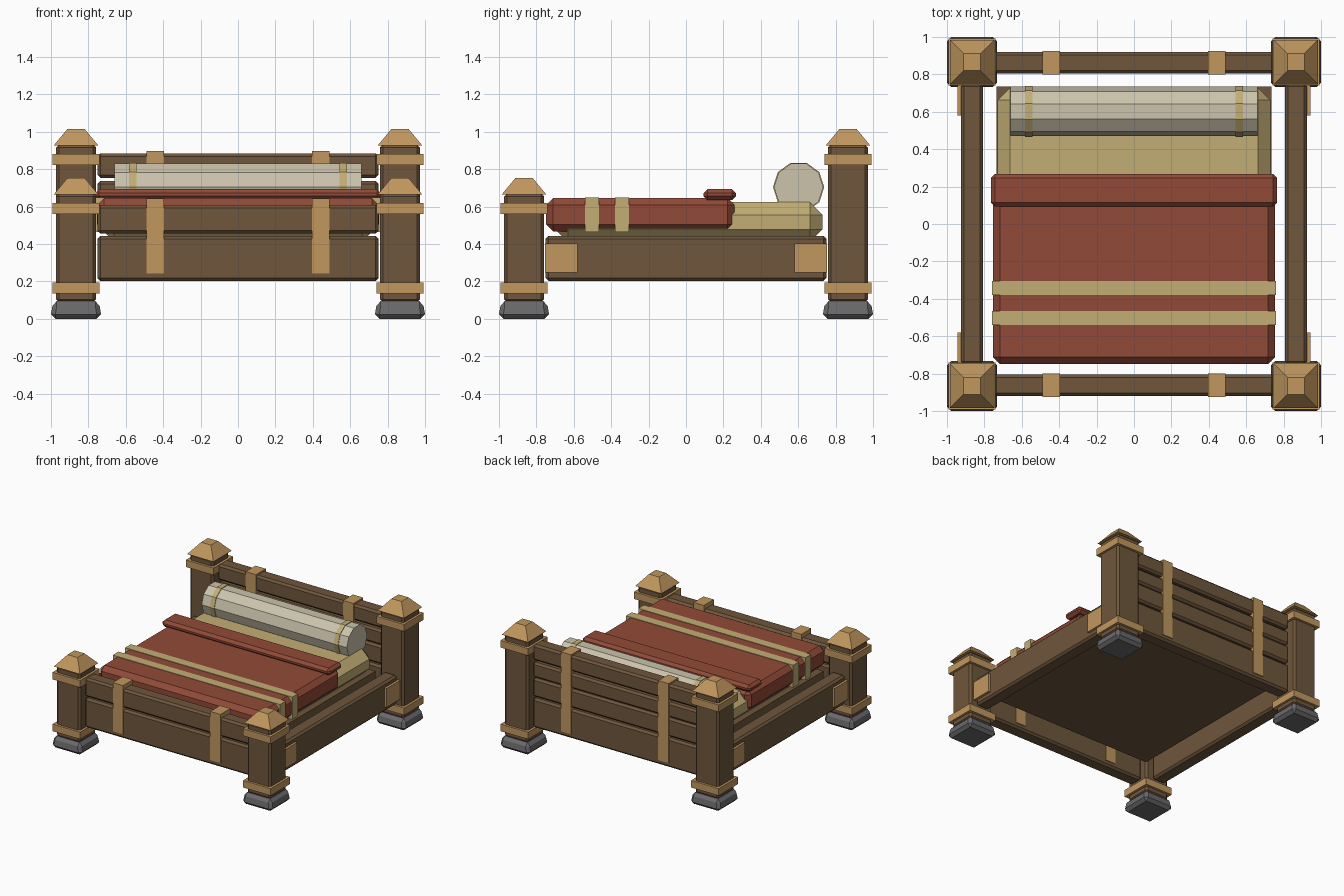
import bpy, bmesh, math

if "Cube" in bpy.data.objects:
    bpy.data.objects.remove(bpy.data.objects["Cube"], do_unlink=True)


def material(name, r, g, b):
    lin = [((c / 255 + 0.055) / 1.055) ** 2.4 for c in (r, g, b)] + [1]
    m = bpy.data.materials.new(name)
    m.use_nodes = True
    m.diffuse_color = lin
    m.node_tree.nodes["Principled BSDF"].inputs["Base Color"].default_value = lin
    return m


WOOD = material("dark wood", 110, 86, 60)
TRIM = material("light wood", 193, 151, 94)
RED = material("red wool", 145, 74, 55)
STRAW = material("straw cloth", 194, 174, 117)
LINEN = material("pale linen", 203, 195, 172)
STONE = material("grey stone", 106, 106, 108)


def add(name, bm, mat):
    bmesh.ops.recalc_face_normals(bm, faces=bm.faces)
    me = bpy.data.meshes.new(name)
    bm.to_mesh(me)
    bm.free()
    me.materials.append(mat)
    ob = bpy.data.objects.new(name, me)
    bpy.context.collection.objects.link(ob)
    return ob


def box(name, mat, xs, ys, zs, bevel=0, taper=1):
    """Box between the given limits, chamfered, upper half scaled by taper."""
    bm = bmesh.new()
    bmesh.ops.create_cube(bm, size=1)
    for v in bm.verts:
        v.co = [lim[0] if c < 0 else lim[1] for c, lim in zip(v.co, (xs, ys, zs))]
    if bevel:
        bmesh.ops.bevel(bm, geom=bm.edges[:], offset=bevel, segments=1,
                        profile=0.5, affect='EDGES')
    cx, cy, cz = (sum(lim) / 2 for lim in (xs, ys, zs))
    for v in bm.verts:
        if v.co.z > cz:
            v.co.x = cx + (v.co.x - cx) * taper
            v.co.y = cy + (v.co.y - cy) * taper
    return add(name, bm, mat)


def drum(name, mat, x, half, radius):
    """Ten-sided roll lying along x."""
    bm = bmesh.new()
    ends = [[bm.verts.new((x + s * half,
                           0.602 + radius * math.cos(math.tau * i / 10),
                           0.704 + radius * math.sin(math.tau * i / 10)))
             for i in range(10)] for s in (-1, 1)]
    for i in range(10):
        j = (i + 1) % 10
        bm.faces.new((ends[0][i], ends[0][j], ends[1][j], ends[1][i]))
    for end in ends:
        bm.faces.new(end)
    return add(name, bm, mat)


def around(c, h):
    return (c - h, c + h)


# Corner posts with feet, bands and caps
C = 0.866
for end, sy, top in (("front", -1, 0.665), ("back", 1, 0.927)):
    for side, sx in (("left", 1), ("right", -1)):
        tag = f"{end}_{side}"
        x, y = sx * C, sy * C
        box(f"{tag}_foot", STONE, around(x, 0.134), around(y, 0.134),
            (0, 0.094), 0.024, 0.94)
        box(f"{tag}_post", WOOD, around(x, 0.107), around(y, 0.107),
            (0.088, top + 0.005), 0.016)
        for level, z in (("lower", 0.164), ("upper", top - 0.076)):
            box(f"{tag}_{level}_band", TRIM, around(x, 0.126), around(y, 0.126),
                around(z, 0.029))
        box(f"{tag}_cap", TRIM, around(x, 0.119), around(y, 0.119),
            (top, top + 0.089), taper=0.38)

# Side rails with end plates
for side, sx in (("left", 1), ("right", -1)):
    box(f"{side}_rail", WOOD, around(sx * C, 0.059), (-0.75, 0.75),
        (0.202, 0.444), 0.016)
    for end, sy in (("front", -1), ("back", 1)):
        box(f"{side}_{end}_plate", TRIM, around(sx * 0.918, 0.026),
            around(sy * 0.667, 0.088), (0.247, 0.402))

# Footboard and headboard planks, with wrapped straps
planks = [(0.202, 0.444), (0.455, 0.609), (0.613, 0.738), (0.754, 0.885)]
for end, sy, count, top in (("foot", -1, 2, 0.643), ("head", 1, 4, 0.896)):
    for i, zs in enumerate(planks[:count]):
        box(f"{end}board_plank_{i + 1}", WOOD, (-0.752, 0.752),
            around(sy * 0.862, 0.058), zs, 0.016)
    for side, sx in (("left", 1), ("right", -1)):
        box(f"{end}board_{side}_strap", TRIM, around(sx * 0.443, 0.047),
            around(sy * 0.862, 0.064), (0.242, top))

# Base panel and mattress
box("base_panel", WOOD, around(0, 0.735), (-0.735, 0.735), (0.32, 0.43))
box("mattress", STRAW, around(0, 0.73), (-0.70, 0.73), (0.41, 0.624), 0.068)

# Blanket, its woven stripes and folded edge
box("blanket", RED, around(0, 0.753), (-0.749, 0.26), (0.468, 0.645), 0.037)
for name, y in (("front", -0.503), ("back", -0.343)):
    box(f"{name}_blanket_stripe", STRAW, around(0, 0.76), around(y, 0.037),
        (0.464, 0.649))
box("blanket_fold", RED, around(0, 0.765), (0.093, 0.268), (0.635, 0.694), 0.022)

# Bolster with ties
drum("bolster", LINEN, 0, 0.66, 0.132)
for side, sx in (("left", 1), ("right", -1)):
    drum(f"{side}_bolster_tie", STRAW, sx * 0.563, 0.02, 0.137)
